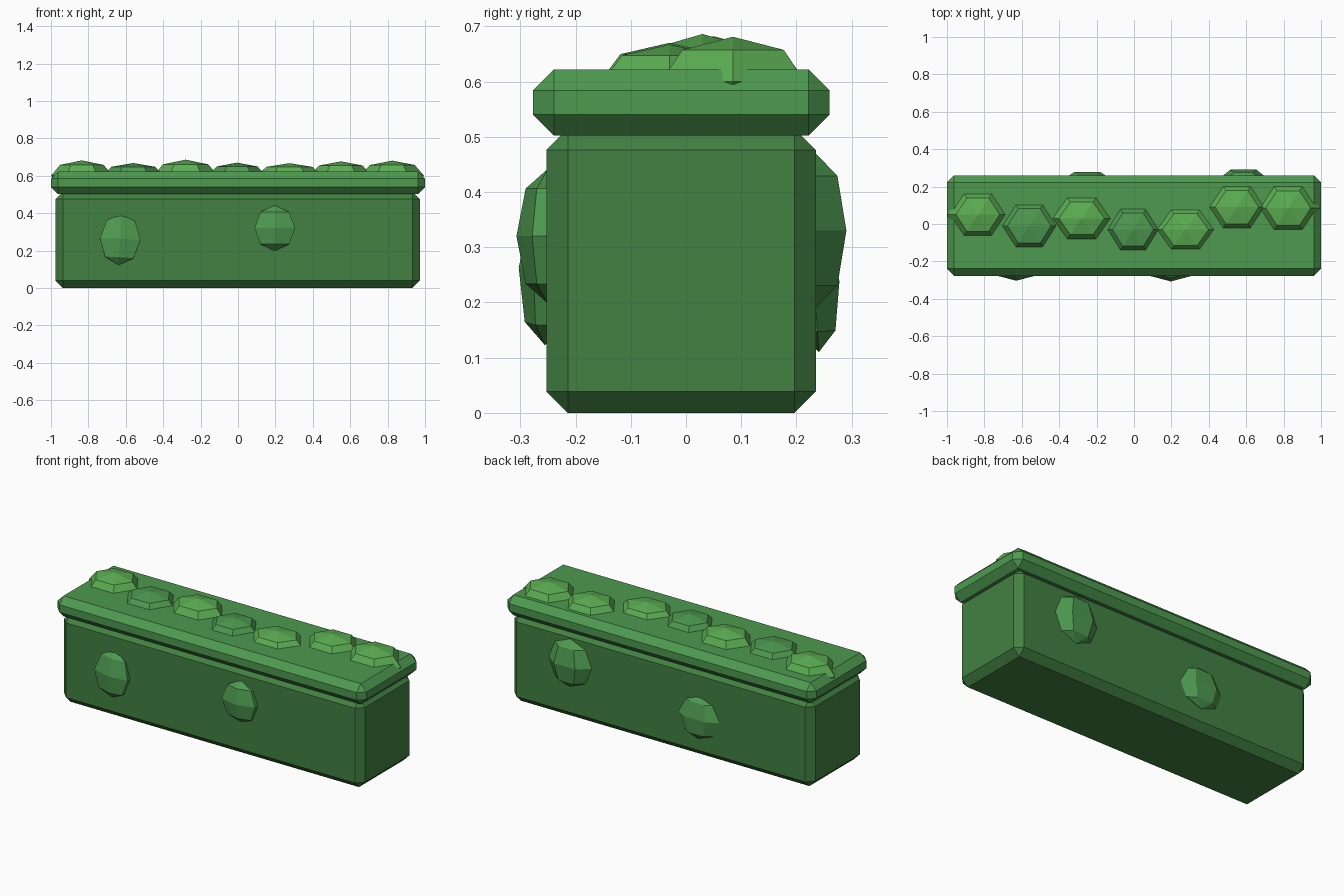
import bpy, bmesh, math
from mathutils import Matrix

if "Cube" in bpy.data.objects:
    bpy.data.objects.remove(bpy.data.objects["Cube"])


def material(name, rgb):
    m = bpy.data.materials.new(name)
    m.diffuse_color = (*rgb, 1)
    m.use_nodes = True
    m.node_tree.nodes["Principled BSDF"].inputs["Base Color"].default_value = m.diffuse_color
    return m


DARK = material("hedge_dark", (0.055, 0.22, 0.055))
MID = material("hedge_mid", (0.075, 0.32, 0.08))
LIGHT = material("hedge_light", (0.105, 0.42, 0.085))


def finish(name, bm, mat):
    mesh = bpy.data.meshes.new(name)
    bm.to_mesh(mesh)
    bm.free()
    mesh.materials.append(mat)
    obj = bpy.data.objects.new(name, mesh)
    bpy.context.collection.objects.link(obj)
    return obj


def chamfered_box(name, lo, hi, chamfer, mat):
    bm = bmesh.new()
    size = [b - a for a, b in zip(lo, hi)]
    mid = [(a + b) / 2 for a, b in zip(lo, hi)]
    bmesh.ops.create_cube(bm, size=1, matrix=Matrix.Translation(mid) @ Matrix.Diagonal((*size, 1)))
    bmesh.ops.bevel(bm, geom=bm.edges[:], offset=chamfer, segments=1,
                    affect='EDGES', clamp_overlap=True)
    return finish(name, bm, mat)


def clump(name, loc, radii, turn, mat, tilt=(0, 0)):
    """Six-sided low-poly sphere, squashed, then tilted slightly."""
    bm = bmesh.new()
    bmesh.ops.create_uvsphere(bm, u_segments=6, v_segments=4, radius=1)
    m = (Matrix.Translation(loc)
         @ Matrix.Rotation(math.radians(tilt[0]), 4, 'X')
         @ Matrix.Rotation(math.radians(tilt[1]), 4, 'Y')
         @ Matrix.Diagonal((*radii, 1))
         @ Matrix.Rotation(math.radians(turn), 4, 'Z'))
    bmesh.ops.transform(bm, matrix=m, verts=bm.verts[:])
    return finish(name, bm, mat)


# Trimmed hedge body and overhanging top layer
chamfered_box("hedge_body", (-0.975, -0.253, 0), (0.972, 0.235, 0.515), 0.039, DARK)
chamfered_box("hedge_top", (-1, -0.277, 0.502), (1, 0.26, 0.622), 0.038, MID)

# Leaf clumps along the top: x, y, x radius, y radius, height, material
top_clumps = [
    (-0.835, 0.05, 0.165, 0.145, 0.082, LIGHT),
    (-0.56, -0.01, 0.165, 0.150, 0.068, MID),
    (-0.28, 0.03, 0.172, 0.142, 0.086, LIGHT),
    (-0.005, -0.03, 0.155, 0.145, 0.070, MID),
    (0.275, -0.03, 0.175, 0.140, 0.067, LIGHT),
    (0.55, 0.09, 0.165, 0.145, 0.077, LIGHT),
    (0.825, 0.085, 0.170, 0.150, 0.081, LIGHT),
]
for i, (x, y, rx, ry, rz, mat) in enumerate(top_clumps):
    clump(f"top_clump_{i + 1}", (x, y, 0.6), (rx, ry, rz), 30, mat)

# Leaf clumps on the front and back faces
clump("front_clump_1", (-0.63, -0.248, 0.26), (0.125, 0.055, 0.138), 0, MID, (-3, 3))
clump("front_clump_2", (0.197, -0.25, 0.32), (0.125, 0.057, 0.122), 0, MID)
clump("back_clump_1", (-0.25, 0.232, 0.235), (0.139, 0.053, 0.125), 30, MID, (4, 0))
clump("back_clump_2", (0.585, 0.235, 0.33), (0.139, 0.064, 0.140), 30, MID)
